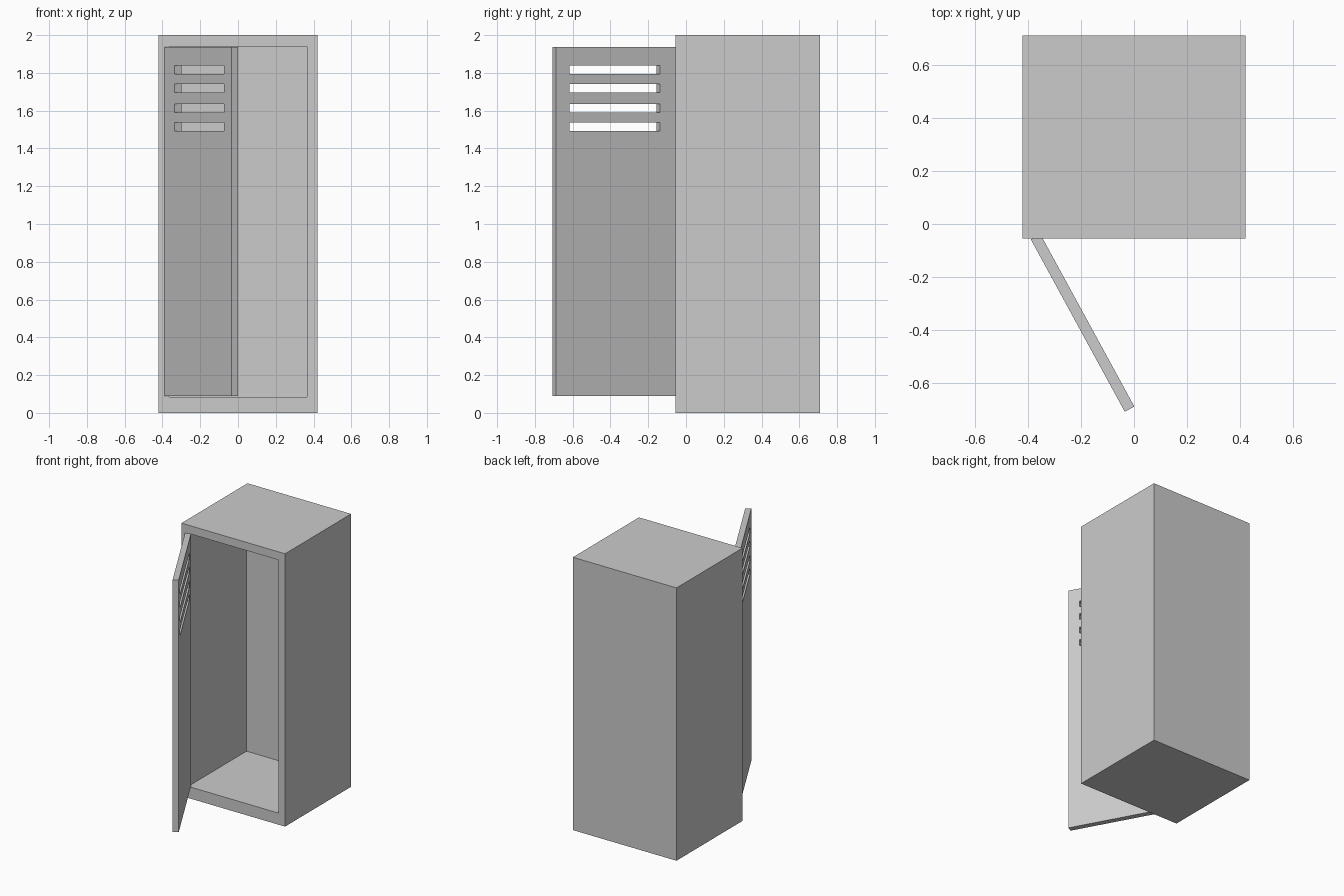
import bpy, bmesh, math
from mathutils import Matrix, Vector

if "Cube" in bpy.data.objects:
    bpy.data.objects.remove(bpy.data.objects["Cube"])


def add_box(bm, lo, hi):
    lo, hi = Vector(lo), Vector(hi)
    m = Matrix.Translation((lo + hi) / 2) @ Matrix.Diagonal((*(hi - lo), 1))
    bmesh.ops.create_cube(bm, size=1, matrix=m)


def make(name, boxes):
    bm = bmesh.new()
    for lo, hi in boxes:
        add_box(bm, lo, hi)
    me = bpy.data.meshes.new(name)
    bm.to_mesh(me)
    bm.free()
    ob = bpy.data.objects.new(name, me)
    bpy.context.collection.objects.link(ob)
    return ob


def cut(ob, boxes):
    cutter = make(ob.name + "_cutter", boxes)
    cutter.hide_render = True
    mod = ob.modifiers.new("cut", 'BOOLEAN')
    mod.operation = 'DIFFERENCE'
    mod.solver = 'EXACT'
    mod.object = cutter
    bpy.context.view_layer.objects.active = ob
    bpy.ops.object.modifier_apply(modifier=mod.name)
    bpy.data.objects.remove(cutter)


# Locker body, hollow with an open front
body = make("locker_body", [((-0.42, -0.055, 0), (0.42, 0.71, 2))])
cut(body, [((-0.365, -0.2, 0.085), (0.365, 0.62, 1.94))])

# Door with four vent slots, modelled from its hinge corner
door = make("door", [((0, 0, 0.09), (0.74, 0.041, 1.937))])
cut(door, [((0.112, -0.1, z), (0.66, 0.1, z + 0.045))
           for z in (1.795, 1.697, 1.59, 1.493)])

# Swing the door open
door.location = (-0.389, -0.058, 0)
door.rotation_euler.z = math.radians(-61.4)
